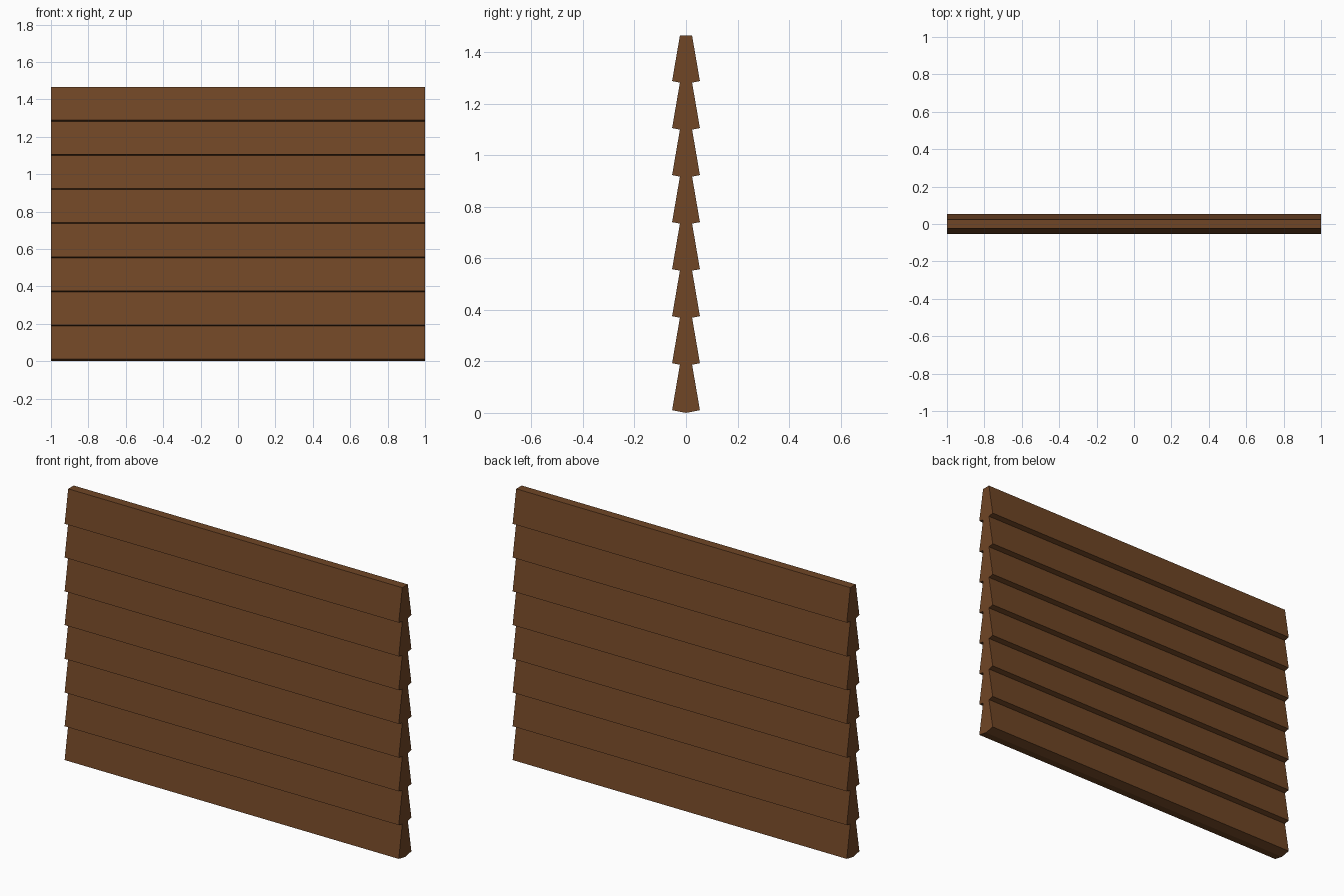
import bpy
import bmesh

if "Cube" in bpy.data.objects:
    bpy.data.objects.remove(bpy.data.objects["Cube"], do_unlink=True)

COURSES = 8
HEIGHT = 1.466
BOARD = 0.188                      # height of one course, overlapping the next
PITCH = (HEIGHT - BOARD) / (COURSES - 1)

# Brown wood
wood = bpy.data.materials.new("brown wood")
wood.use_nodes = True
colour = (0.162, 0.061, 0.019, 1)
wood.diffuse_color = colour
wood.node_tree.nodes["Principled BSDF"].inputs["Base Color"].default_value = colour

# Cross-section (y, z): wide sloped foot, narrow flat top
half = [(0.054, 0.0105), (0.0235, BOARD)]
profile = [(0, 0)] + half + [(-y, z) for y, z in reversed(half)]


def clapboard(name, base):
    bm = bmesh.new()
    end = bm.faces.new([bm.verts.new((-1, y, z)) for y, z in profile])
    out = bmesh.ops.extrude_face_region(bm, geom=[end], use_keep_orig=True)
    moved = [v for v in out["geom"] if isinstance(v, bmesh.types.BMVert)]
    bmesh.ops.translate(bm, verts=moved, vec=(2, 0, 0))
    bmesh.ops.recalc_face_normals(bm, faces=bm.faces)
    mesh = bpy.data.meshes.new(name)
    bm.to_mesh(mesh)
    bm.free()
    mesh.materials.append(wood)
    obj = bpy.data.objects.new(name, mesh)
    obj.location.z = base
    bpy.context.collection.objects.link(obj)


# Stacked courses of siding
for i in range(COURSES):
    clapboard(f"siding_board_{i + 1}", i * PITCH)
